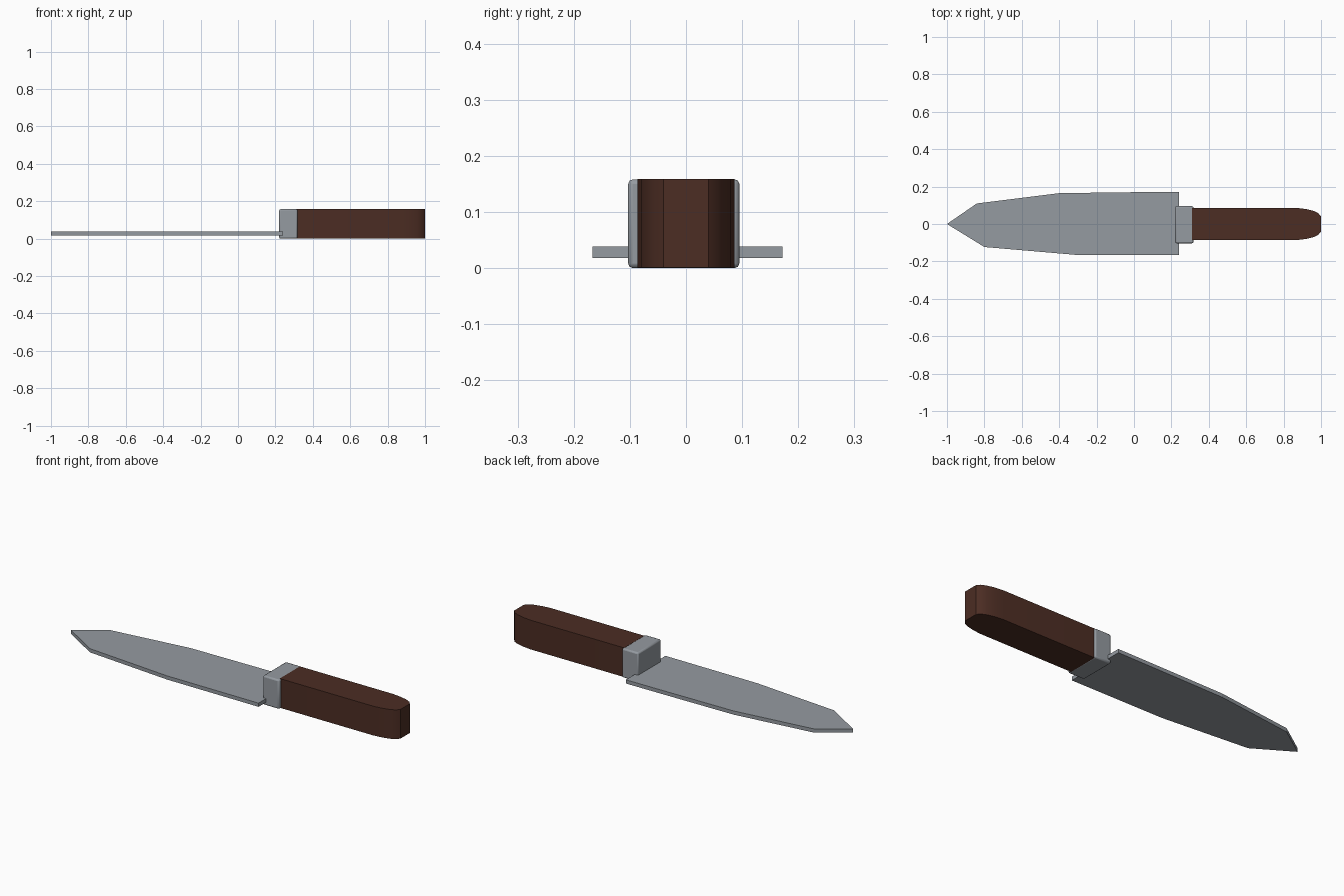
import bpy
import bmesh
import math

cube = bpy.data.objects.get("Cube")
if cube:
    bpy.data.objects.remove(cube, do_unlink=True)


def material(name, rgb):
    mat = bpy.data.materials.new(name)
    mat.use_nodes = True
    mat.diffuse_color = (*rgb, 1)
    mat.node_tree.nodes["Principled BSDF"].inputs["Base Color"].default_value = (*rgb, 1)
    return mat


def slab(name, outline, bottom, top, mat):
    """Extrude a plan outline between two heights."""
    bm = bmesh.new()
    face = bm.faces.new([bm.verts.new((x, y, bottom)) for x, y in outline])
    raised = bmesh.ops.extrude_face_region(bm, geom=[face])["geom"]
    verts = [v for v in raised if isinstance(v, bmesh.types.BMVert)]
    bmesh.ops.translate(bm, verts=verts, vec=(0, 0, top - bottom))
    bmesh.ops.recalc_face_normals(bm, faces=bm.faces)
    mesh = bpy.data.meshes.new(name)
    bm.to_mesh(mesh)
    bm.free()
    mesh.materials.append(mat)
    obj = bpy.data.objects.new(name, mesh)
    bpy.context.collection.objects.link(obj)
    return obj


def smooth(obj, degrees):
    bpy.ops.object.select_all(action='DESELECT')
    obj.select_set(True)
    bpy.context.view_layer.objects.active = obj
    bpy.ops.object.shade_smooth_by_angle(angle=math.radians(degrees))


steel = material("steel grey", (0.30, 0.325, 0.355))
wood = material("dark brown wood", (0.072, 0.026, 0.017))

# Flat blade with a slightly uneven pointed outline
slab("blade", [(-1, 0), (-0.8, -0.123), (-0.31, -0.165), (0.24, -0.167),
               (0.24, 0.172), (0, 0.17), (-0.4, 0.165), (-0.84, 0.11)],
     0.018, 0.038, steel)

# Block guard with softened edges
guard = slab("guard", [(0.22, -0.103), (0.318, -0.103), (0.318, 0.095), (0.22, 0.095)],
             0, 0.158, steel)
bevel = guard.modifiers.new("soft edges", 'BEVEL')
bevel.width = 0.008
bevel.segments = 2
smooth(guard, 50)

# Handle with a rounded butt, outline mirrored across its length
side = [(0.31, 0.086), (0.87, 0.086), (0.92, 0.08), (0.96, 0.07), (0.985, 0.058), (1, 0.04)]
handle = slab("handle", side + [(x, -y) for x, y in reversed(side)], 0.001, 0.159, wood)
smooth(handle, 35)
